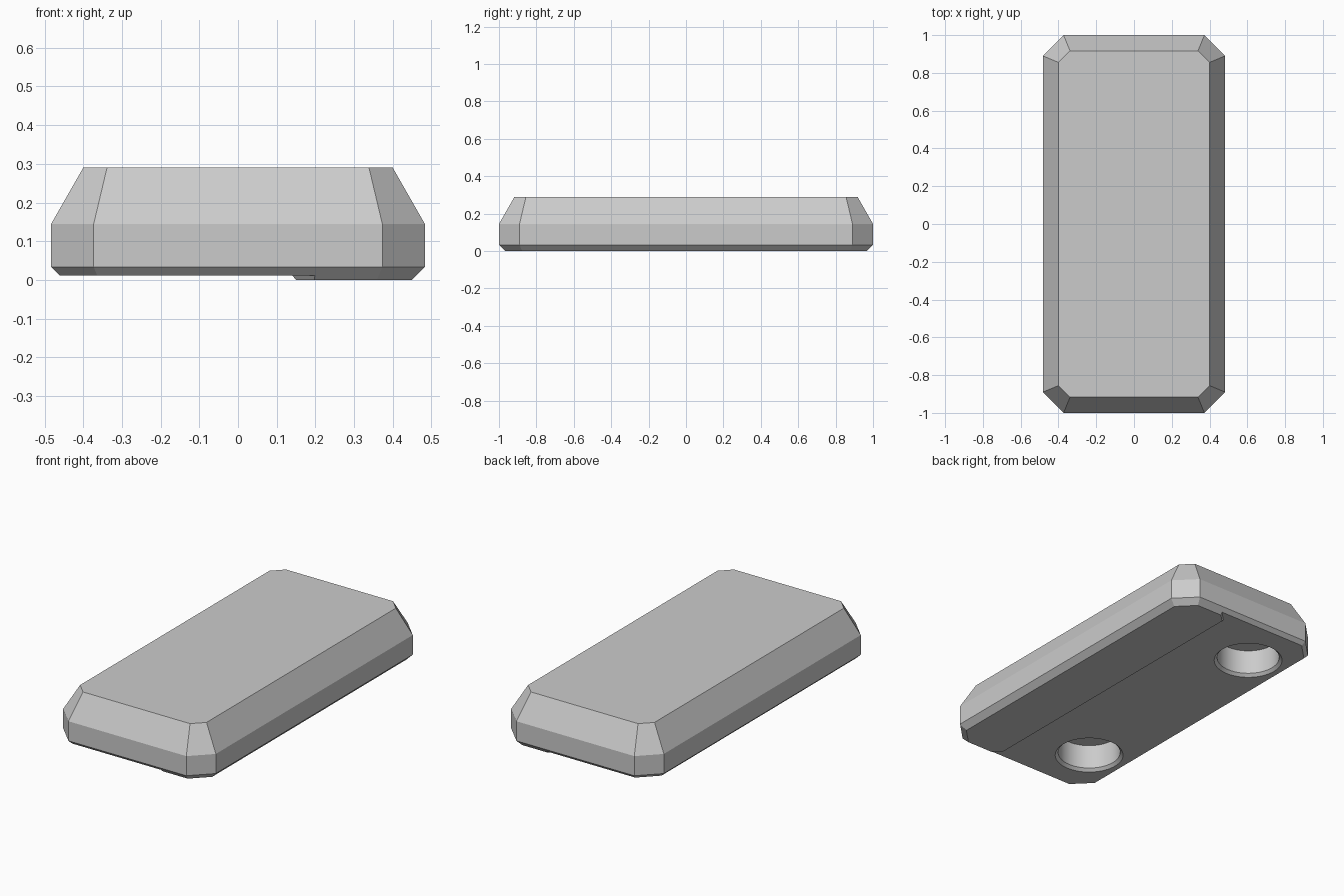
import bpy, bmesh, math

cube = bpy.data.objects.get("Cube")
if cube:
    bpy.data.objects.remove(cube, do_unlink=True)

grey = bpy.data.materials.new("light grey")
grey.use_nodes = True
color = (0.6, 0.6, 0.6, 1)
grey.diffuse_color = color
grey.node_tree.nodes["Principled BSDF"].inputs["Base Color"].default_value = color


def loft(name, rings):
    """Closed solid through stacked rings: each is (outline points, height)."""
    bm = bmesh.new()
    loops = [[bm.verts.new((x, y, z)) for x, y in pts] for pts, z in rings]
    for low, high in zip(loops, loops[1:]):
        for i in range(len(low)):
            j = (i + 1) % len(low)
            bm.faces.new((low[i], low[j], high[j], high[i]))
    bm.faces.new(loops[0][::-1])
    bm.faces.new(loops[-1])
    bmesh.ops.recalc_face_normals(bm, faces=bm.faces)
    mesh = bpy.data.meshes.new(name)
    bm.to_mesh(mesh)
    bm.free()
    mesh.materials.append(grey)
    obj = bpy.data.objects.new(name, mesh)
    bpy.context.collection.objects.link(obj)
    return obj


def octagon(inset):
    """Rectangle with cut corners, moved evenly inwards."""
    hx, hy = 0.483 - inset, 1.0 - inset
    cut = 0.11 - inset * (2 - math.sqrt(2))
    quarter = [(hx, hy - cut), (hx - cut, hy)]
    mirrored = [(-x, y) for x, y in quarter[::-1]]
    half = quarter + mirrored
    return half + [(-x, -y) for x, y in half]


def circle(cx, cy, r, n=64):
    return [(cx + r * math.cos(math.tau * i / n), cy + r * math.sin(math.tau * i / n))
            for i in range(n)]


def recess_outline(edge):
    """Area beside the raised pad, flaring around the pad's cut corners."""
    return [(-1, -1.2), (edge + 0.28, -1.2), (edge, -0.92),
            (edge, 0.92), (edge + 0.28, 1.2), (-1, 1.2)]


# Bevelled body
body = loft("body", [(octagon(0.033), 0), (octagon(0), 0.033),
                     (octagon(0), 0.145), (octagon(0.083), 0.29)])

# Shallow recess that leaves a raised pad along one side of the underside
cutters = [loft("recess_cutter", [(recess_outline(0.16), -0.012),
                                  (recess_outline(0.14), 0.012)])]

# Two round blind holes with chamfered rims
for y in (-0.67, 0.67):
    cutters.append(loft("hole_cutter", [(circle(-0.245, y, 0.196), 0),
                                        (circle(-0.245, y, 0.168), 0.028),
                                        (circle(-0.245, y, 0.168), 0.168)]))

bpy.ops.object.select_all(action="DESELECT")
bpy.context.view_layer.objects.active = body
body.select_set(True)
for cutter in cutters:
    cutter.hide_render = True
    mod = body.modifiers.new("cut", "BOOLEAN")
    mod.operation = "DIFFERENCE"
    mod.solver = "EXACT"
    mod.object = cutter
    bpy.ops.object.modifier_apply(modifier=mod.name)
    bpy.data.objects.remove(cutter, do_unlink=True)

bpy.ops.object.shade_smooth_by_angle(angle=math.radians(20))
